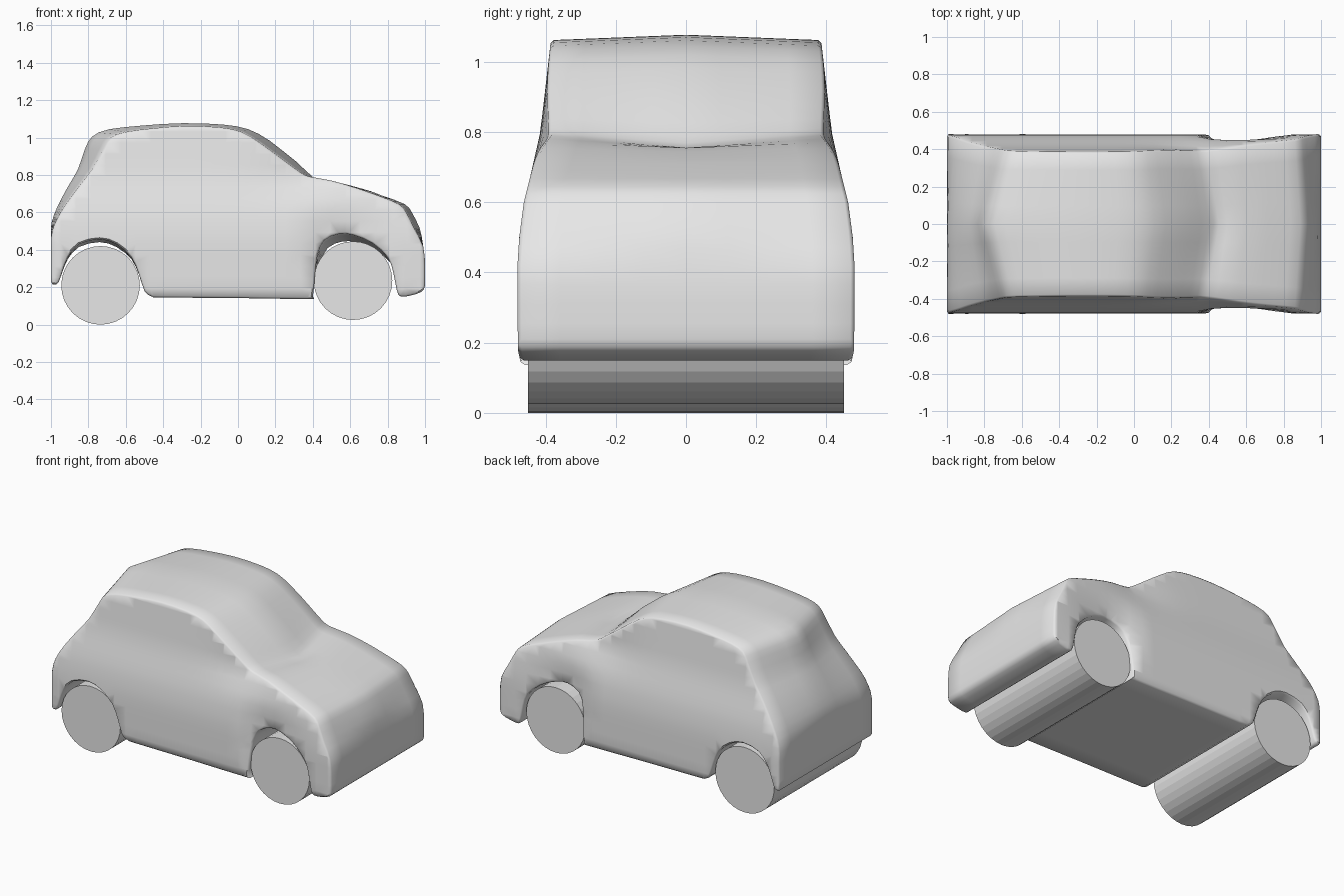
import bpy
import bmesh
import math

cube = bpy.data.objects.get("Cube")
if cube:
    bpy.data.objects.remove(cube, do_unlink=True)

# One plain grey for everything
grey = bpy.data.materials.new("plain_grey")
grey.use_nodes = True
grey.diffuse_color = (0.8, 0.8, 0.8, 1)
grey.node_tree.nodes["Principled BSDF"].inputs["Base Color"].default_value = (0.8, 0.8, 0.8, 1)


def ramp(value, *stops):
    """Piecewise linear interpolation through (position, result) stops."""
    if value <= stops[0][0]:
        return stops[0][1]
    for (a, low), (b, high) in zip(stops, stops[1:]):
        if value <= b:
            return low + (high - low) * (value - a) / (b - a)
    return stops[-1][1]


# Side outline (x, z): up the tail, over the roof, down the nose
tail_roof_nose = [
    (-1, .23), (-1, .34), (-1, .46), (-.98, .54), (-.93, .63), (-.85, .74),
    (-.78, .83), (-.72, .94), (-.68, 1), (-.6, 1.03), (-.45, 1.05), (-.28, 1.062),
    (-.1, 1.055), (.02, 1.03), (.12, .97), (.25, .875), (.34, .81), (.39, .79),
    (.5, .77), (.62, .735), (.75, .69), (.86, .645), (.9, .6), (.94, .52),
    (.99, .42), (1, .31), (1, .21)]
# Back along the underside through both wheel arches
underside = [
    (.98, .175), (.92, .155), (.87, .15), (.85, .18), (.83, .28), (.8, .36),
    (.72, .435), (.62, .478), (.54, .485), (.46, .45), (.425, .37), (.41, .25),
    (.4, .15), (.37, .137), (0, .142), (-.4, .145), (-.46, .15), (-.5, .18),
    (-.53, .27), (-.57, .36), (-.65, .43), (-.74, .456), (-.85, .43), (-.91, .36),
    (-.94, .28), (-.96, .225), (-.98, .215)]


def refine(points):
    """Insert one smooth in-between point on every segment."""
    result = []
    count = len(points)
    for i in range(count):
        a, b, c, d = (points[(i + k) % count] for k in (-1, 0, 1, 2))
        mid = [(9 * (b[k] + c[k]) - a[k] - d[k]) / 16 for k in (0, 1)]
        result += [b, (max(-1, min(1, mid[0])), mid[1])]
    return result


def inset(points, amount):
    """Shrink the outline a little, for the rounded rim of the side panels."""
    result = []
    for i, (x, z) in enumerate(points):
        before, after = points[i - 1], points[(i + 1) % len(points)]
        tx, tz = after[0] - before[0], after[1] - before[1]
        size = math.hypot(tx, tz)
        result.append((x + amount * tz / size, z - amount * tx / size))
    return result


def centre_point(point):
    """Move a side outline point to where the outline runs on the centre line."""
    x, z = point
    if z < .5 and abs(x) < .95:
        lift = ramp(z, (.25, 0), (.42, 1))
        return (x + .02 * lift, z - .04 * lift) if x > 0 else (x, z - .015 * lift)
    rear = -.1 * ramp(z, (.45, 0), (.95, 1)) * ramp(x, (-.65, 1), (-.2, 0))
    screen = ramp(x, (-.2, 0), (.12, .05), (.38, .065), (.75, .02), (.86, .03))
    screen *= ramp(z, (.42, 0), (.52, 1))
    rise = ramp(x, (-.72, 0), (-.6, .015), (.1, .015), (.25, 0),
                (.39, -.035), (.5, -.015), (.7, 0))
    return max(-1, min(1, x + rear + screen)), z + rise


def half_width(x, z):
    """Half width of the body, with narrowed window posts and front wings."""
    width = ramp(z, (.13, .468), (.18, .479), (.42, .48), (.5, .475), (.6, .462),
                 (.68, .442), (.8, .415), (1.06, .385))
    post = ramp(z, (.65, 0), (.79, .025), (1, .005))
    width -= post * math.exp(-((x - .36) / .22) ** 2)
    wing = ramp(x, (.38, 0), (.43, .9), (.5, 1), (.56, 1), (.87, 0))
    return width - .035 * wing * ramp(z, (.15, 0), (.35, 1), (.5, 1), (.66, 0))


# Body shell: the outline lofted across the car
side = refine(tail_roof_nose + underside)
centre = [centre_point(p) for p in side]
rim = .978
stations = [-1, -rim, -.75, -.5, -.25, 0, .25, .5, .75, rim, 1]
bm = bmesh.new()
rings = []
for s in stations:
    if abs(s) == 1:
        outline = inset(side, .009)
    else:
        t = abs(s) / rim
        outline = [(c[0] + (e[0] - c[0]) * t, c[1] + (e[1] - c[1]) * t)
                   for c, e in zip(centre, side)]
    rings.append([bm.verts.new((x, s, z)) for x, z in outline])
for a, b in zip(rings, rings[1:]):
    for i in range(len(a)):
        bm.faces.new((a[i - 1], a[i], b[i], b[i - 1]))
for ring in (rings[0], rings[-1]):
    bm.faces.new(ring)


def panel_faces():
    return [f for f in bm.faces if all(abs(v.co.y) > .995 for v in f.verts)]


# Cut the flat side panels into a grid so they can be curved
cuts = [((.0133 + .08 * i, 0, 0), (1, 0, 0)) for i in range(-12, 13)]
cuts += [((0, 0, .1933 + .06 * i), (0, 0, 1)) for i in range(15)]
for position, normal in cuts:
    faces = panel_faces()
    edges = {e for f in faces for e in f.edges}
    verts = {v for f in faces for v in f.verts}
    bmesh.ops.bisect_plane(bm, geom=faces + list(edges) + list(verts), dist=.0005,
                           plane_co=position, plane_no=normal)
bmesh.ops.triangulate(bm, faces=[f for f in bm.faces if len(f.verts) > 4])

# Curve the sides to the body width
for v in bm.verts:
    v.co.y *= half_width(v.co.x, v.co.z)
bmesh.ops.recalc_face_normals(bm, faces=bm.faces)
mesh = bpy.data.meshes.new("car_body")
bm.to_mesh(mesh)
bm.free()
body = bpy.data.objects.new("car_body", mesh)
bpy.context.collection.objects.link(body)
mesh.materials.append(grey)
bpy.ops.object.select_all(action="DESELECT")
body.select_set(True)
bpy.context.view_layer.objects.active = body
bpy.ops.object.shade_smooth_by_angle(angle=math.radians(50))

# Wheels: one full-width roller per axle
for name, x, z in (("rear_wheels", -.735, .21), ("front_wheels", .615, .235)):
    bpy.ops.mesh.primitive_cylinder_add(vertices=32, radius=.21, depth=.9,
                                        location=(x, 0, z),
                                        rotation=(math.pi / 2, 0, 0))
    wheels = bpy.context.object
    wheels.name = name
    wheels.data.materials.append(grey)
